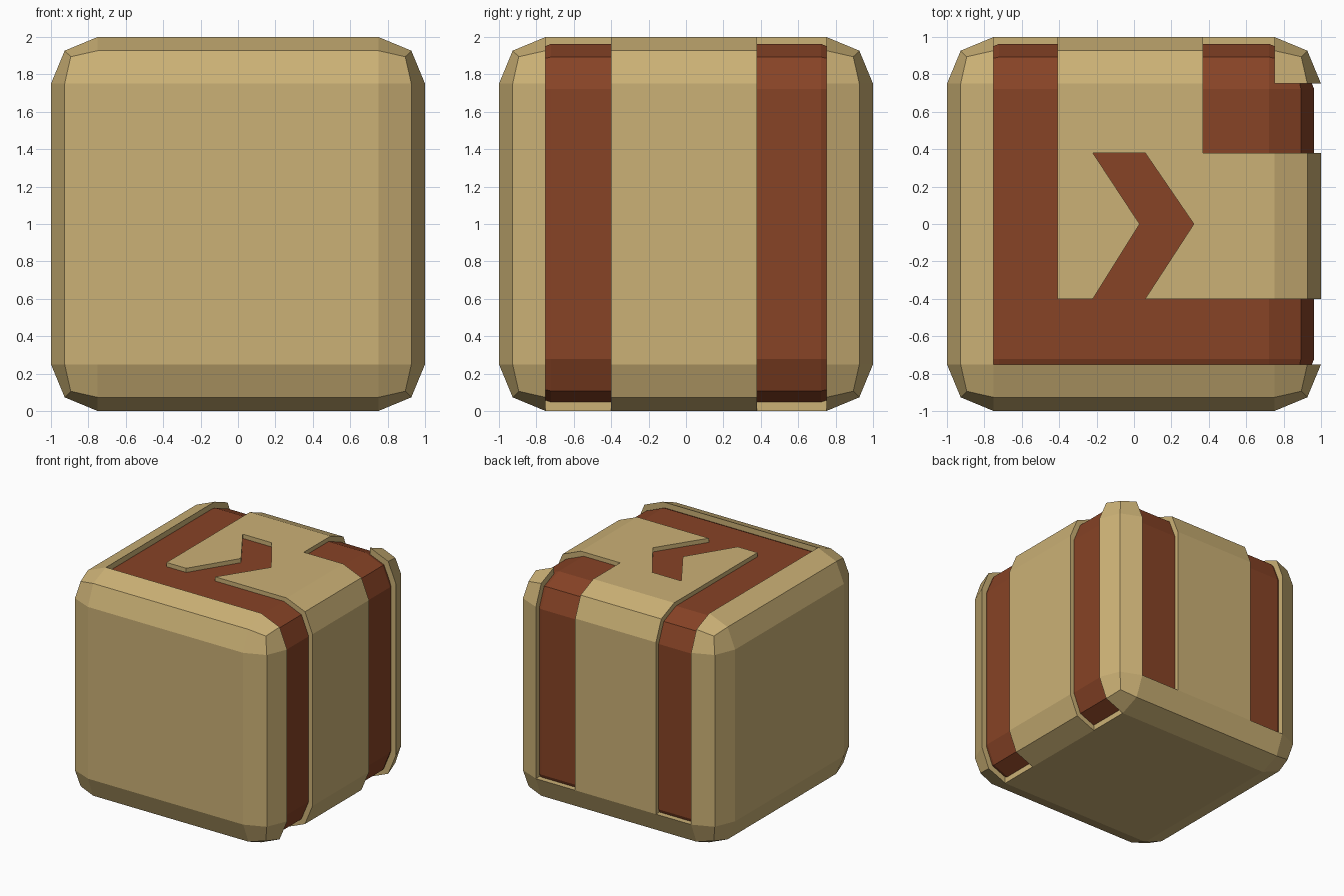
import bpy, bmesh

if "Cube" in bpy.data.objects:
    bpy.data.objects.remove(bpy.data.objects["Cube"])

def material(name, rgb):
    m = bpy.data.materials.new(name)
    m.diffuse_color = (*rgb, 1)
    m.use_nodes = True
    m.node_tree.nodes["Principled BSDF"].inputs["Base Color"].default_value = m.diffuse_color
    return m

MATS = [material("tan", (0.60, 0.44, 0.18)),
        material("rust_red", (0.242, 0.056, 0.019))]

def make_object(name, bm, index):
    bmesh.ops.recalc_face_normals(bm, faces=bm.faces)
    for f in bm.faces:
        f.material_index = index
    me = bpy.data.meshes.new(name)
    bm.to_mesh(me)
    bm.free()
    for m in MATS:
        me.materials.append(m)
    ob = bpy.data.objects.new(name, me)
    bpy.context.collection.objects.link(ob)
    return ob

def rounded_cube(name, scale, index):
    bm = bmesh.new()
    bmesh.ops.create_cube(bm, size=2)
    bmesh.ops.bevel(bm, geom=bm.edges[:], offset=0.25, segments=2,
                    profile=0.5, affect='EDGES')
    for v in bm.verts:
        v.co *= scale
        v.co.z += 1
    return make_object(name, bm, index)

def prism(name, outline, z0, z1):
    bm = bmesh.new()
    face = bm.faces.new([bm.verts.new((x, y, z0)) for x, y in outline])
    ext = bmesh.ops.extrude_face_region(bm, geom=[face])
    for v in ext["geom"]:
        if isinstance(v, bmesh.types.BMVert):
            v.co.z = z1
    ob = make_object(name, bm, 0)
    ob.hide_render = True
    return ob

def boolean(target, tool, operation):
    mod = target.modifiers.new(operation, 'BOOLEAN')
    mod.operation, mod.object, mod.solver = operation, tool, 'EXACT'
    bpy.context.view_layer.objects.active = target
    bpy.ops.object.modifier_apply(modifier=mod.name)
    bpy.data.objects.remove(tool)

# Outer block
block = rounded_cube("cube_block", 1.0, 0)

# Track bend with the arrow branching off it
track = [(-0.75, -0.75), (1.1, -0.75), (1.1, -0.40), (0.06, -0.40), (0.32, 0),
         (0.06, 0.38), (-0.22, 0.38), (0.03, 0), (-0.22, -0.40), (-0.41, -0.40),
         (-0.41, 1.1), (-0.75, 1.1)]
# Inner corner of the track, around a raised corner post
corner = [(0.37, 0.38), (1.1, 0.38), (1.1, 0.75), (0.75, 0.75),
          (0.75, 1.1), (0.37, 1.1)]
boolean(block, prism("track_cutter", track, 0.25, 2.1), 'DIFFERENCE')
boolean(block, prism("corner_cutter", corner, 0.25, 2.1), 'DIFFERENCE')

# Right-side grooves carry on under the lower bevel
for y0, y1 in ((-0.75, -0.40), (0.38, 0.75)):
    side = [(0.75, y0), (1.1, y0), (1.1, y1), (0.75, y1)]
    boolean(block, prism("side_cutter", side, -0.1, 1.0), 'DIFFERENCE')

# Red core fills the cuts up to the groove floor
boolean(block, rounded_cube("groove_floor", 0.963, 1), 'UNION')
